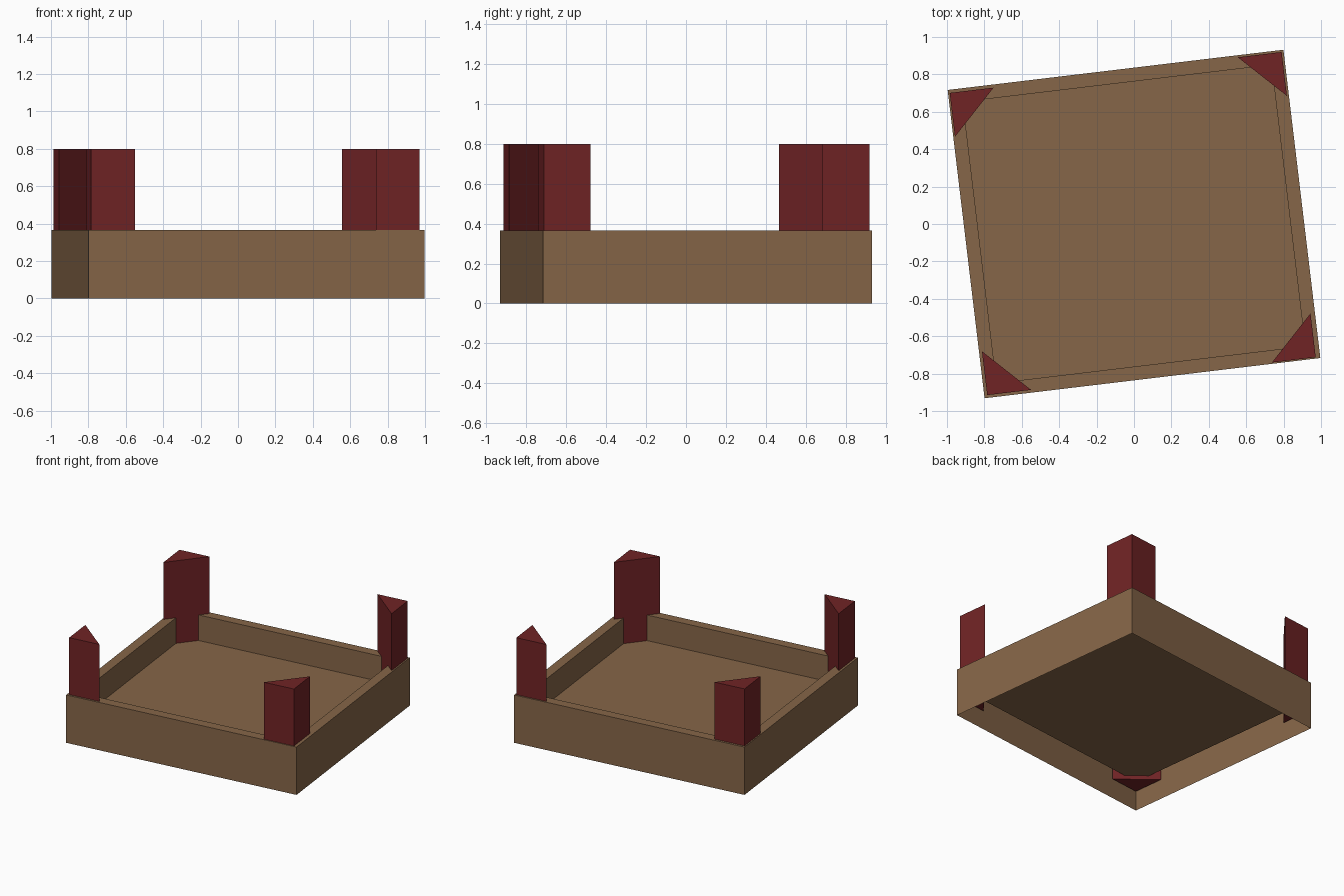
import bpy, bmesh, math
from mathutils import Matrix

if "Cube" in bpy.data.objects:
    bpy.data.objects.remove(bpy.data.objects["Cube"])

TURN = Matrix.Rotation(math.radians(6.83), 4, 'Z')
HX, HY = 0.904, 0.83           # half size of the tray before turning
RIM_Z, FLOOR_Z, RIM_W = 0.365, 0.17, 0.073
POST_BOTTOM, POST_TOP, POST_LEG = 0.14, 0.80, 0.236


def material(name, rgb):
    m = bpy.data.materials.new(name)
    m.diffuse_color = (*rgb, 1)
    m.use_nodes = True
    m.node_tree.nodes["Principled BSDF"].inputs["Base Color"].default_value = m.diffuse_color
    return m


def finish(bm, name, mat):
    bm.transform(TURN)
    me = bpy.data.meshes.new(name)
    bm.to_mesh(me)
    bm.free()
    me.materials.append(mat)
    ob = bpy.data.objects.new(name, me)
    bpy.context.collection.objects.link(ob)
    return ob


wood = material("brown wood", (0.238, 0.133, 0.065))
red = material("dark red", (0.162, 0.0168, 0.0185))

# Tray: thin shell, open underneath, with outer walls, rim, inner walls, floor
bm = bmesh.new()
loops = []
for inset, z in ((0, 0), (0, RIM_Z), (RIM_W, RIM_Z), (RIM_W, FLOOR_Z)):
    x, y = HX - inset, HY - inset
    loops.append([bm.verts.new((sx * x, sy * y, z))
                  for sx, sy in ((-1, -1), (1, -1), (1, 1), (-1, 1))])
for a, b in zip(loops, loops[1:]):
    for i in range(4):
        j = (i + 1) % 4
        bm.faces.new((a[i], a[j], b[j], b[i]))
bm.faces.new(loops[-1])
finish(bm, "tray", wood)

# Corner posts: right-angled triangular prisms passing through the floor
posts = {"front_left_post": (-0.888, -0.815), "front_right_post": (0.880, -0.823),
         "back_right_post": (0.893, 0.819), "back_left_post": (-0.895, 0.813)}
for name, (x, y) in posts.items():
    dx, dy = -math.copysign(POST_LEG, x), -math.copysign(POST_LEG, y)
    bm = bmesh.new()
    base = bm.faces.new([bm.verts.new((px, py, POST_BOTTOM))
                         for px, py in ((x, y), (x + dx, y), (x, y + dy))])
    top = bmesh.ops.extrude_face_region(bm, geom=[base], use_keep_orig=True)["geom"]
    bmesh.ops.translate(bm, vec=(0, 0, POST_TOP - POST_BOTTOM),
                        verts=[v for v in top if isinstance(v, bmesh.types.BMVert)])
    bmesh.ops.recalc_face_normals(bm, faces=bm.faces)
    finish(bm, name, red)
